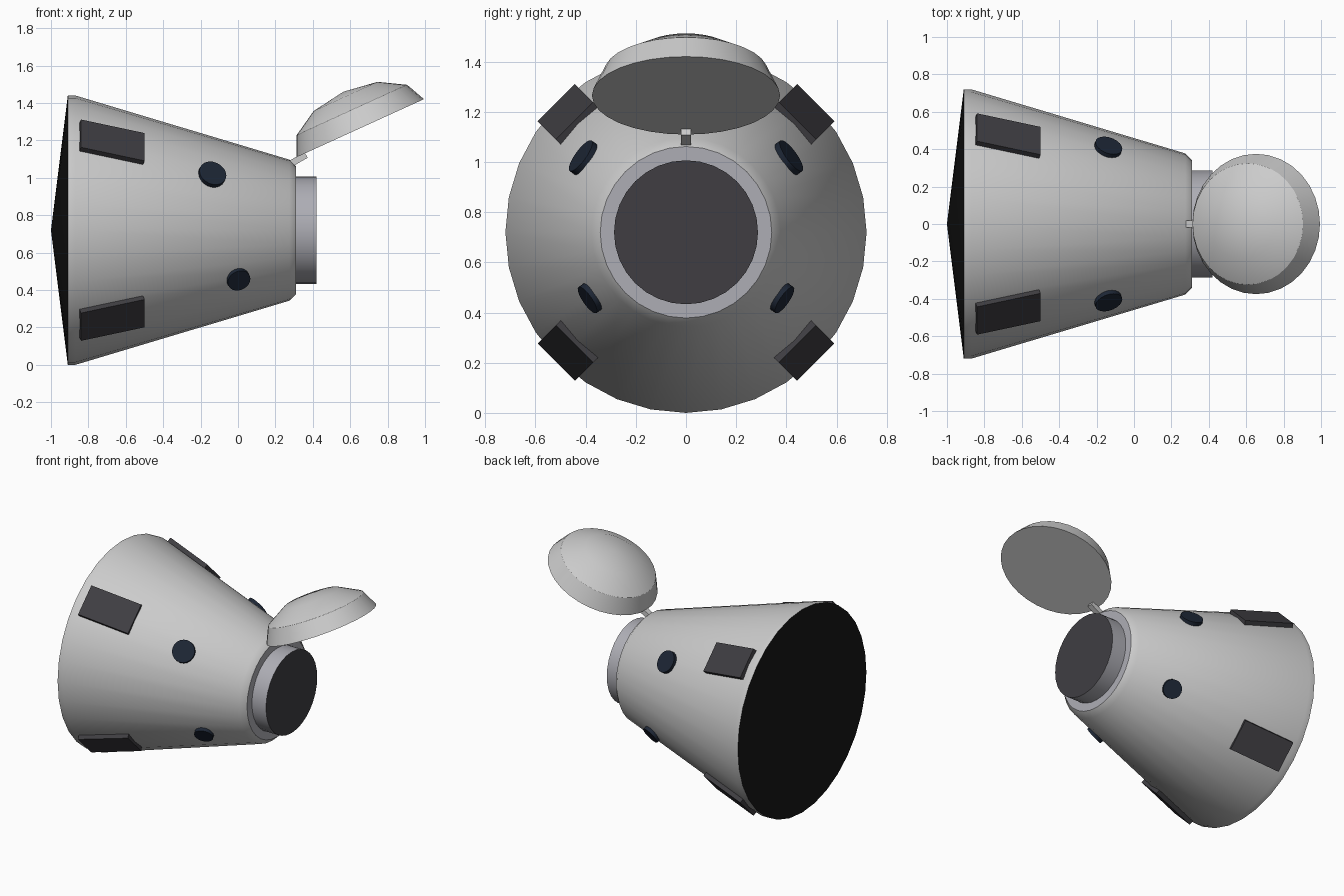
import bpy, bmesh, math
from mathutils import Matrix, Vector

if "Cube" in bpy.data.objects:
    bpy.data.objects.remove(bpy.data.objects["Cube"])

AXIS_Z = 0.72                      # height of the capsule's long axis
SLOPE = (0.72 - 0.375) / 1.145     # cone taper


def material(name, rgb):
    m = bpy.data.materials.new(name)
    m.diffuse_color = (*rgb, 1)
    m.use_nodes = True
    m.node_tree.nodes["Principled BSDF"].inputs["Base Color"].default_value = m.diffuse_color
    return m


DARK = material("dark_panel", (0.05, 0.048, 0.055))
BLACK = material("black_shield", (0.008, 0.008, 0.008))
GLASS = material("window_glass", (0.012, 0.019, 0.035))
METAL = material("ring_metal", (0.42, 0.42, 0.46))


def finish(bm, name, matrix, mat=None):
    bmesh.ops.recalc_face_normals(bm, faces=bm.faces)
    me = bpy.data.meshes.new(name)
    for f in bm.faces:
        f.smooth = True
    bm.to_mesh(me)
    bm.free()
    me.set_sharp_from_angle(angle=math.radians(32))
    if mat:
        me.materials.append(mat)
    ob = bpy.data.objects.new(name, me)
    ob.matrix_world = matrix
    bpy.context.collection.objects.link(ob)
    return ob


def lathe(name, profile, matrix, mat=None, sides=32):
    """Revolve (radius, height) points about local z."""
    bm = bmesh.new()
    vs = [bm.verts.new((r, 0, h)) for r, h in profile]
    edges = [bm.edges.new(p) for p in zip(vs, vs[1:])]
    bmesh.ops.spin(bm, geom=vs + edges, cent=(0, 0, 0), axis=(0, 0, 1),
                   angle=math.tau, steps=sides, use_merge=True)
    bmesh.ops.remove_doubles(bm, verts=bm.verts, dist=1e-5)
    return finish(bm, name, matrix, mat)


def box(name, size, matrix, mat=None):
    bm = bmesh.new()
    bmesh.ops.create_cube(bm, size=1)
    bmesh.ops.scale(bm, vec=size, verts=bm.verts)
    return finish(bm, name, matrix, mat)


def on_cone(x, angle):
    """Frame on the hull: local x along the slope, local z outward."""
    rad = Vector((0, math.cos(angle), math.sin(angle)))
    along = (Vector((1, 0, 0)) - SLOPE * rad).normalized()
    out = (rad + SLOPE * Vector((1, 0, 0))).normalized()
    pos = Vector((x, 0, AXIS_Z)) + rad * (0.72 - SLOPE * (x + 0.87))
    m = Matrix((along, out.cross(along), out)).transposed().to_4x4()
    m.translation = pos
    return m


# Hull, heat shield and docking ring share the horizontal axis
axis = Matrix.Translation((0, 0, AXIS_Z)) @ Matrix.Rotation(math.pi / 2, 4, 'Y')
lathe("hull", [(0.72, -0.91), (0.72, -0.87), (0.377, 0.275), (0.342, 0.31)], axis)
lathe("heat_shield", [(0, -1.0), (0.72, -0.91)], axis, BLACK)
lathe("docking_ring", [(0.342, 0.31), (0.287, 0.31), (0.287, 0.42)], axis, METAL)
lathe("docking_hatch", [(0.287, 0.42), (0, 0.42)], axis, DARK)

# Four thruster panels and two pairs of windows
for i in range(4):
    box(f"side_panel_{i + 1}", (0.355, 0.21, 0.04),
        on_cone(-0.675, math.radians(45 + 90 * i)), DARK)
for label, x, r, deg in (("upper", -0.14, 0.075, 36), ("lower", 0.0, 0.063, -34.5)):
    for side, a in (("right", deg), ("left", 180 - deg)):
        lathe(f"{label}_{side}_window", [(0, -0.02), (r, -0.02), (r, 0.02), (0, 0.02)],
              on_cone(x, math.radians(a)), GLASS, 20)

# Open nose cover on its hinge
tilt = Matrix.Rotation(math.radians(-24.5), 4, 'Y')
lathe("nose_cover", [(0, 0), (0.375, 0), (0.325, 0.107), (0.1875, 0.187), (0, 0.215)],
      Matrix.Translation((0.653, 0, 1.265)) @ tilt)
box("cover_hinge", (0.09, 0.04, 0.035),
    Matrix.Translation((0.325, 0, 1.1)) @ Matrix.Rotation(math.radians(-30), 4, 'Y'))
